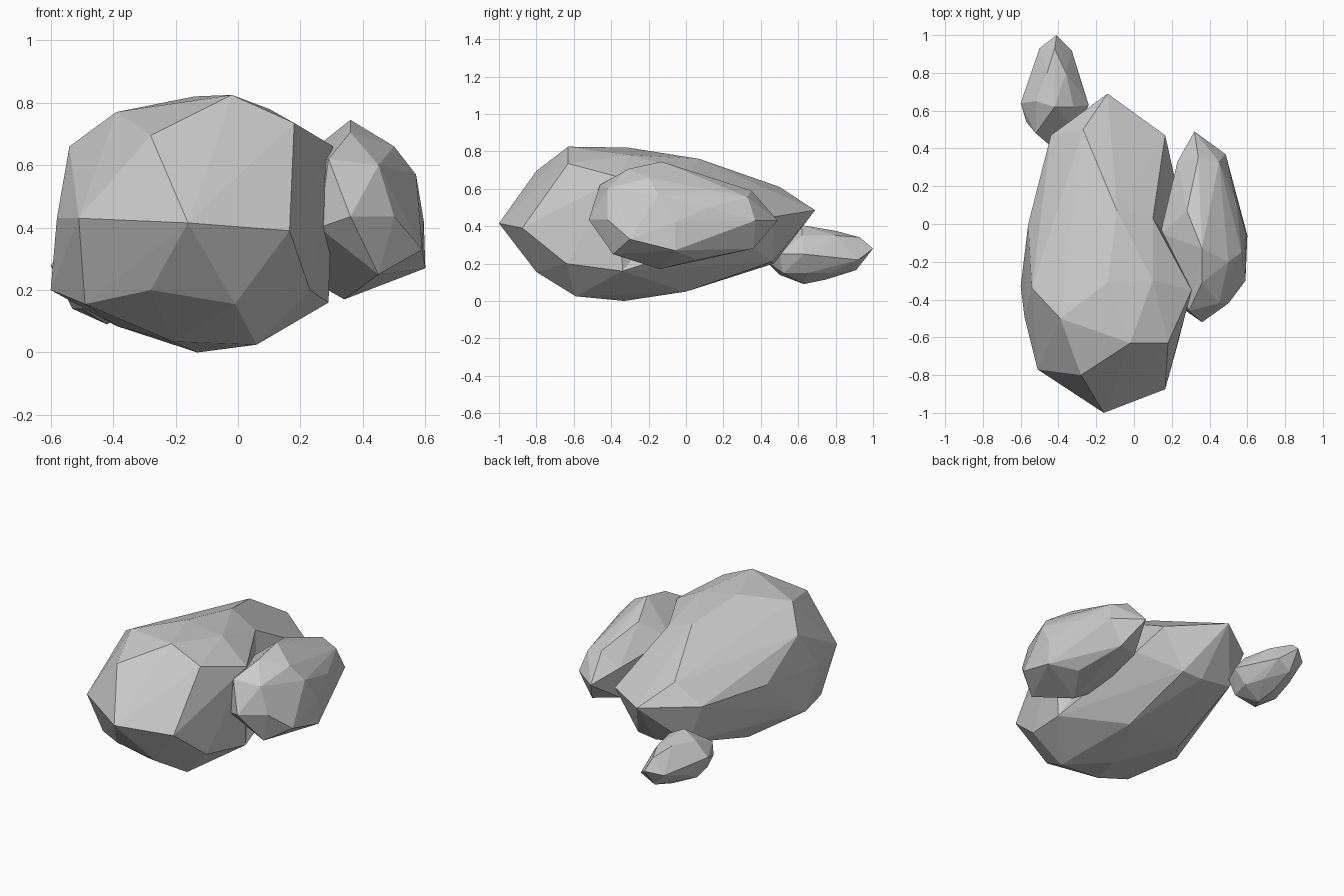
import bpy, bmesh
from mathutils import Vector


def rock(name, corners, dents=()):
    """Faceted boulder: the convex hull of its chiselled corners.
    Each dent pushes the corner nearest to a point inwards."""
    bm = bmesh.new()
    for co in corners:
        bm.verts.new(co)
    bmesh.ops.convex_hull(bm, input=bm.verts[:])
    inside = [v for v in bm.verts if not v.link_faces]
    bmesh.ops.delete(bm, geom=inside, context='VERTS')
    for start, end in dents:
        vert = min(bm.verts, key=lambda v: (v.co - Vector(start)).length)
        vert.co = end
    bmesh.ops.recalc_face_normals(bm, faces=bm.faces[:])
    mesh = bpy.data.meshes.new(name)
    bm.to_mesh(mesh)
    bm.free()
    obj = bpy.data.objects.new(name, mesh)
    bpy.context.collection.objects.link(obj)
    return obj


# Large boulder: front, crown, sides, tapered back, underside; dented on the right
rock("large_rock", [
    (-.16, -1.0, .415), (.165, -.875, .39), (-.51, -.77, .43), (-.28, -.80, .695),
    (-.02, -.63, .825), (.18, -.63, .735), (-.28, -.80, .20), (-.01, -.80, .155),
    (-.39, -.50, .77), (-.14, -.31, .82), (.10, -.30, .78), (-.54, -.34, .66), (.305, -.35, .66),
    (-.58, -.49, .43), (-.60, -.33, .20), (-.49, -.64, .155), (.23, -.64, .20), (.29, -.34, .16),
    (-.09, .07, .76), (.10, .03, .69), (.29, -.03, .58), (-.56, 0, .48), (-.27, .50, .61),
    (-.44, .47, .49), (-.14, .69, .485), (.165, .47, .45), (.21, .27, .35), (-.34, .46, .235),
    (.01, .46, .21), (-.12, .47, .20),
    (.06, -.59, .025), (-.21, -.58, .035), (-.13, -.33, 0), (-.39, -.06, .085), (.03, 0, .05),
], dents=[((.29, -.03, .58), (.15, -.03, .53))])

# Medium boulder leaning on the right side
rock("side_rock", [
    (.36, -.52, .435), (.29, -.46, .62), (.45, -.42, .60), (.50, -.42, .435),
    (.36, -.31, .705), (.36, -.13, .745), (.50, -.20, .66), (.57, -.15, .57),
    (.59, -.30, .33), (.60, -.06, .27), (.595, -.06, .42), (.45, -.39, .25),
    (.34, -.14, .17), (.47, .06, .22), (.54, .12, .50), (.45, .33, .555),
    (.34, .35, .59), (.485, .37, .43), (.40, .36, .28), (.32, .49, .43),
    (.23, .33, .50), (.28, .07, .68), (.21, .05, .60),
    (.14, -.05, .57), (.26, -.45, .40), (.20, -.10, .25), (.25, .30, .30),
])

# Small stone behind on the left
rock("small_rock", [
    (-.41, 1.0, .28), (-.33, .92, .22), (-.50, .93, .25), (-.42, .93, .34),
    (-.42, .91, .165), (-.46, .80, .375), (-.36, .80, .35), (-.42, .62, .405),
    (-.28, .73, .26), (-.24, .63, .25), (-.30, .50, .25), (-.45, .42, .22),
    (-.52, .48, .30), (-.57, .54, .25), (-.60, .64, .28), (-.54, .76, .20),
    (-.42, .63, .09), (-.43, .75, .115), (-.50, .50, .14), (-.33, .52, .15),
    (-.53, .65, .14), (-.30, .65, .15), (-.52, .65, .37), (-.32, .62, .35),
    (-.34, .77, .15),
])
